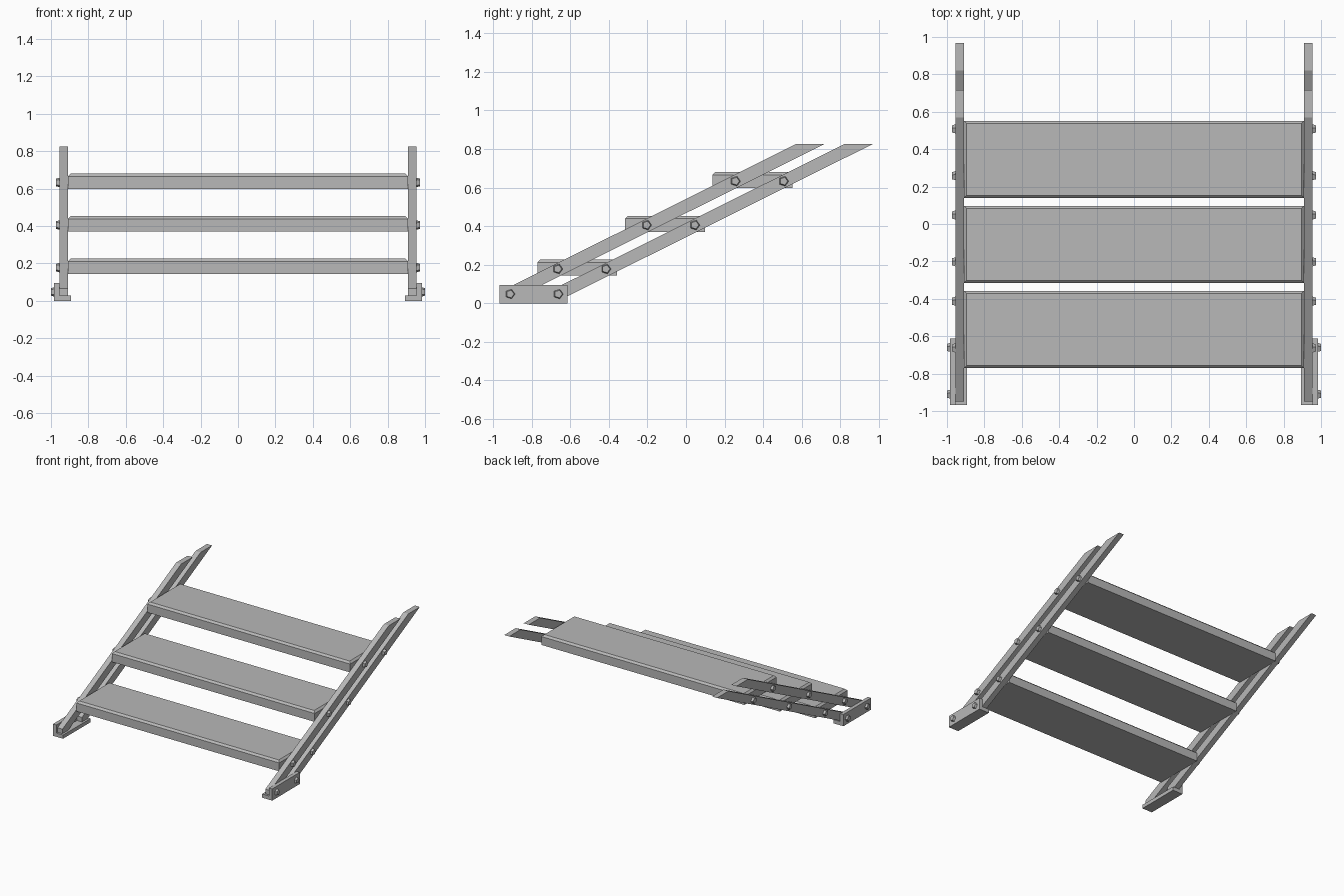
import bpy, bmesh, math
from mathutils import Matrix, Vector

if "Cube" in bpy.data.objects:
    bpy.data.objects.remove(bpy.data.objects["Cube"])

steel = bpy.data.materials.new("grey_steel")
steel.use_nodes = True
GREY = (0.48, 0.48, 0.48, 1)
steel.diffuse_color = GREY
steel.node_tree.nodes["Principled BSDF"].inputs["Base Color"].default_value = GREY

RISE, RUN = 0.2275, 0.4545      # one step
RAIL_GAP = 0.25                 # distance between the paired rails


def finish(name, bm):
    bmesh.ops.recalc_face_normals(bm, faces=bm.faces)
    mesh = bpy.data.meshes.new(name)
    bm.to_mesh(mesh)
    bm.free()
    mesh.materials.append(steel)
    obj = bpy.data.objects.new(name, mesh)
    bpy.context.collection.objects.link(obj)
    return obj


def prism(name, points, axis, start, end):
    """Extrude a closed profile along x (points are y, z) or y (points are x, z)."""
    bm = bmesh.new()
    place = (lambda a, b: (start, a, b)) if axis == "x" else (lambda a, b: (a, start, b))
    face = bm.faces.new([bm.verts.new(place(a, b)) for a, b in points])
    ext = bmesh.ops.extrude_face_region(bm, geom=[face])
    shift = Vector((end - start, 0, 0) if axis == "x" else (0, end - start, 0))
    bmesh.ops.translate(bm, vec=shift, verts=[v for v in ext["geom"] if isinstance(v, bmesh.types.BMVert)])
    return finish(name, bm)


def tread(name, y0, z0):
    """Solid step with a chamfer round its top face."""
    bm = bmesh.new()
    bmesh.ops.create_cube(bm, size=1)
    bmesh.ops.scale(bm, vec=(1.82, 0.414, 0.083), verts=bm.verts)
    bmesh.ops.translate(bm, vec=(0, y0 + 0.207, z0 + 0.0415), verts=bm.verts)
    rim = [e for e in bm.edges if all(v.co.z > z0 + 0.05 for v in e.verts)]
    bmesh.ops.bevel(bm, geom=rim, offset=0.015, segments=1, affect="EDGES")
    finish(name, bm)


def bolt(name, side, x, y, z):
    """Five-sided bolt head, slightly tapered outwards."""
    bm = bmesh.new()
    bmesh.ops.create_cone(bm, cap_ends=True, segments=5, radius1=0.027, radius2=0.021, depth=0.019)
    bmesh.ops.rotate(bm, verts=bm.verts, matrix=Matrix.Rotation(side * math.pi / 2, 3, "Y"))
    bmesh.ops.translate(bm, vec=(side * (x + 0.0095), y, z), verts=bm.verts)
    finish(name, bm)


# Treads
for i in range(3):
    tread(f"tread_{i + 1}", -0.771 + i * RUN, 0.143 + i * RISE)

# Rail profile: sloping bar, level at the top, clipped at the foot
rail_profile = [(-0.95, 0.03), (-0.95, 0.067), (0.57, 0.825), (0.717, 0.825), (-0.877, 0.03)]
foot_profile = [(0.893, 0), (0.984, 0), (0.984, 0.095), (0.954, 0.095), (0.954, 0.03), (0.893, 0.03)]

for side, label in ((1, "left"), (-1, "right")):
    # Foot bracket
    prism(f"{label}_foot_bracket", [(side * x, z) for x, z in foot_profile], "y", -0.967, -0.613)
    for pair, shift in (("front", 0), ("rear", RAIL_GAP)):
        # Rails
        prism(f"{label}_{pair}_rail", [(y + shift, z) for y, z in rail_profile],
              "x", side * 0.91, side * 0.955)
        # Bolts through the foot and each tread
        bolt(f"{label}_{pair}_foot_bolt", side, 0.981, -0.912 + shift, 0.048)
        for i in range(3):
            bolt(f"{label}_{pair}_tread_bolt_{i + 1}", side, 0.954,
                 -0.665 + shift + i * (RUN + 0.006), 0.178 + i * RISE)
